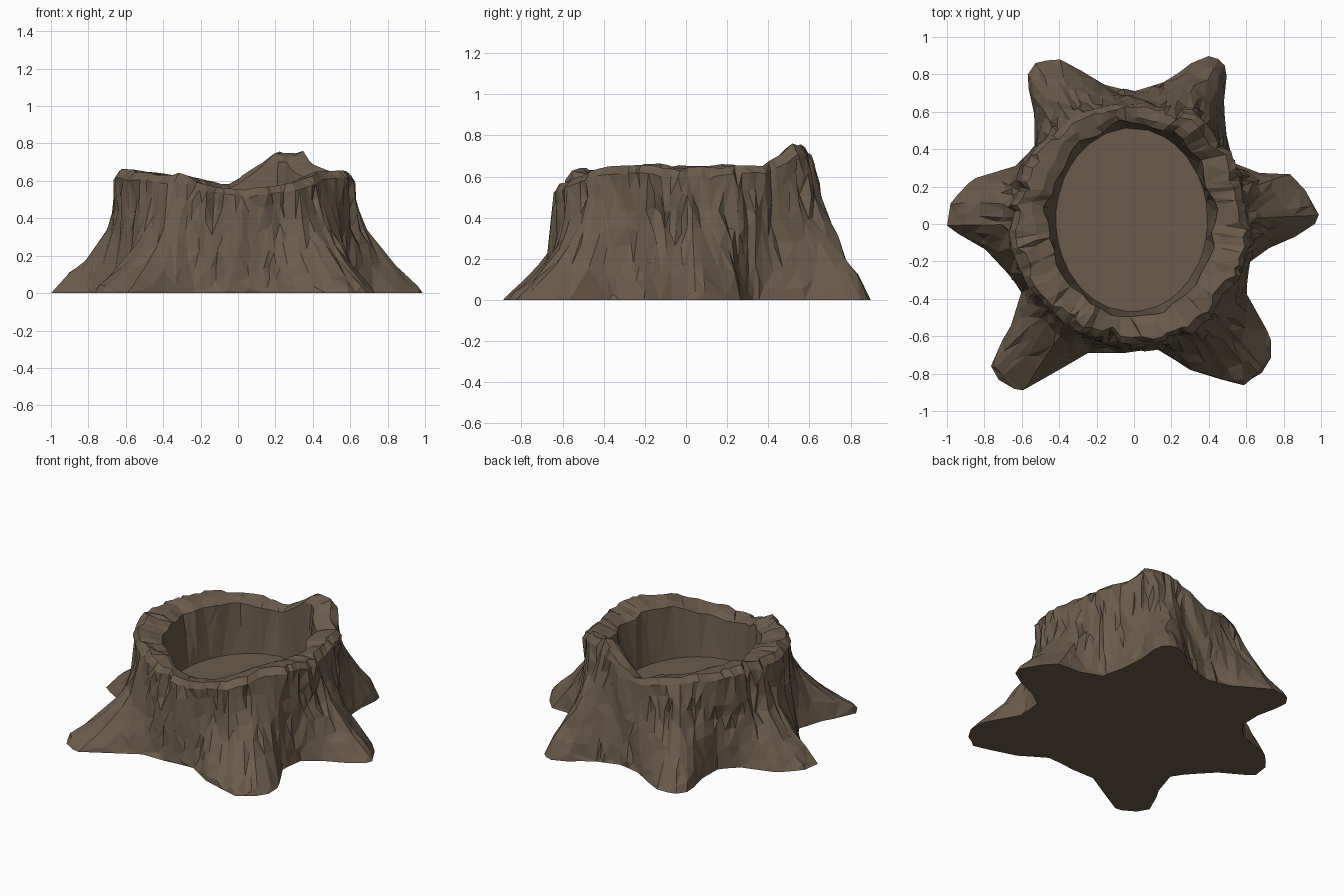
import bpy, bmesh, math, random
from mathutils import Vector, noise

random.seed(7)
if "Cube" in bpy.data.objects:
    bpy.data.objects.remove(bpy.data.objects["Cube"])

COLUMNS = 150
FLOOR_Z = 0.27

# Footprint of the six roots, counterclockwise from the left side
FOOTPRINT = [
    (1.0, .03), (.92, .18), (.83, .27), (.68, .27), (.53, .32), (.49, .5),
    (.48, .66), (.5, .83), (.43, .91), (.32, .87), (.17, .76), (0, .71),
    (-.15, .74), (-.4, .89), (-.53, .86), (-.58, .78), (-.53, .6), (-.53, .42),
    (-.63, .31), (-.87, .24), (-.98, .12), (-1, -.02), (-.8, -.13), (-.66, -.28),
    (-.6, -.36), (-.66, -.55), (-.77, -.73), (-.74, -.82), (-.61, -.9),
    (-.41, -.79), (-.25, -.69), (-.1, -.69), (.13, -.67), (.3, -.78), (.58, -.87),
    (.68, -.8), (.74, -.72), (.73, -.6), (.6, -.37), (.62, -.2), (.72, -.13), (.9, -.05)]

# Rim height and trunk radius by angle in degrees
RIM = [(0, .63), (35, .65), (47, .70), (54, .74), (70, .74), (79, .67), (95, .58),
       (110, .61), (130, .64), (180, .65), (215, .64), (240, .62), (257, .58),
       (275, .55), (300, .58), (320, .64), (340, .65), (360, .63)]
TRUNK = [(0, .62), (30, .62), (55, .66), (90, .65), (120, .66), (180, .65),
         (230, .66), (270, .64), (320, .64), (360, .62)]

# Share of the root flare left at each fraction of the height
FLARE = [(0, 1), (.05, .93), (.15, .74), (.26, .52), (.4, .31), (.53, .16),
         (.67, .07), (.82, .02), (.94, 0)]


def lookup(table, key):
    for (k0, v0), (k1, v1) in zip(table, table[1:]):
        if k0 <= key <= k1:
            return v0 + (v1 - v0) * (key - k0) / (k1 - k0)
    return table[-1][1]


def footprint_radius(angle):
    """Distance from the axis to the footprint along a direction."""
    d = Vector((math.cos(angle), math.sin(angle)))
    for i, p in enumerate(FOOTPRINT):
        a, b = Vector(p), Vector(FOOTPRINT[(i + 1) % len(FOOTPRINT)])
        edge = b - a
        det = d.cross(edge)
        if abs(det) > 1e-9:
            t, s = a.cross(edge) / det, a.cross(d) / det
            if t > 0 and -1e-6 <= s <= 1 + 1e-6:
                return t
    return .7


def bark(angle, z):
    """Depth of the slanted bark crevices."""
    a = angle + .2 * z
    p = Vector((math.cos(a) * 6, math.sin(a) * 6, z * 2.4))
    fine = noise.noise(p * 2.1 + Vector((9, 3, 5)))
    return .035 * noise.noise(p) - .075 * max(0, fine - .08) + .01 * fine


def chunks(amount):
    """One random offset per column, shared by short runs of columns."""
    values = []
    while len(values) < COLUMNS:
        values += [random.uniform(-amount, amount)] * random.randint(3, 7)
    return values[:COLUMNS]


def hole_point(angle, grow):
    wobble = grow * noise.noise(Vector((math.cos(angle) * 4, math.sin(angle) * 4, 2)))
    return (-.012 + (.405 + grow + wobble) * math.cos(angle),
            .022 + (.49 + grow * .6 + wobble) * math.sin(angle))


angles = [math.tau * (i + .3 + random.uniform(-.25, .25)) / COLUMNS for i in range(COLUMNS)]
rim = [lookup(RIM, math.degrees(a)) + c for a, c in zip(angles, chunks(.012))]
trunk = [lookup(TRUNK, math.degrees(a)) for a in angles]
base = [footprint_radius(a) for a in angles]
rings = []

# Bark wall, flaring down into the roots, fuller at the back
for level, flare in FLARE:
    ring = []
    for a, top, wall, foot in zip(angles, rim, trunk, base):
        z = level * top
        if 0 < level < .9:
            z += random.uniform(-.014, .014)
        r = wall + (foot - wall) * flare ** (1 - .35 * max(0, math.sin(a)))
        if level > 0:
            r += bark(a, z) * min(1, .45 + level) + random.uniform(-.005, .005)
        ring.append((r * math.cos(a), r * math.sin(a), z))
    rings.append(ring)

# Broken rim, stepping down in to the hollow
bark_top = rings[-1]
for share, drop in ((.22, 0), (.65, .012)):
    ring = []
    for a, top, edge, slide, dip in zip(angles, rim, bark_top, chunks(.1), chunks(.01)):
        xy = Vector(edge[:2]).lerp(Vector(hole_point(a, .045)), share + slide)
        ring.append((xy.x, xy.y, top - drop + dip))
    rings.append(ring)

# Hollow wall down to the floor
for grow, share in ((.045, .9), (.025, .45), (0, 0)):
    ring = []
    for a, top in zip(angles, rim):
        x, y = hole_point(a, grow)
        ring.append((x, y, FLOOR_Z + (top - FLOOR_Z) * share))
    rings.append(ring)

bm = bmesh.new()
rows = [[bm.verts.new(p) for p in ring] for ring in rings]
for low, high in zip(rows, rows[1:]):
    for i in range(COLUMNS):
        j = (i + 1) % COLUMNS
        bm.faces.new((low[i], low[j], high[j], high[i]))
bm.faces.new(rows[-1])
bm.faces.new(rows[0][::-1])
bmesh.ops.triangulate(bm, faces=bm.faces[:])
bmesh.ops.recalc_face_normals(bm, faces=bm.faces[:])
mesh = bpy.data.meshes.new("hollow_tree_stump")
bm.to_mesh(mesh)
bm.free()
stump = bpy.data.objects.new("hollow_tree_stump", mesh)
bpy.context.collection.objects.link(stump)

# Irregular chipped facets
chip = stump.modifiers.new("chipped_facets", "DECIMATE")
chip.ratio = .45

# Bark colour
wood = bpy.data.materials.new("bark_brown")
wood.use_nodes = True
colour = (.15, .107, .07, 1)
wood.diffuse_color = colour
wood.node_tree.nodes["Principled BSDF"].inputs["Base Color"].default_value = colour
mesh.materials.append(wood)
